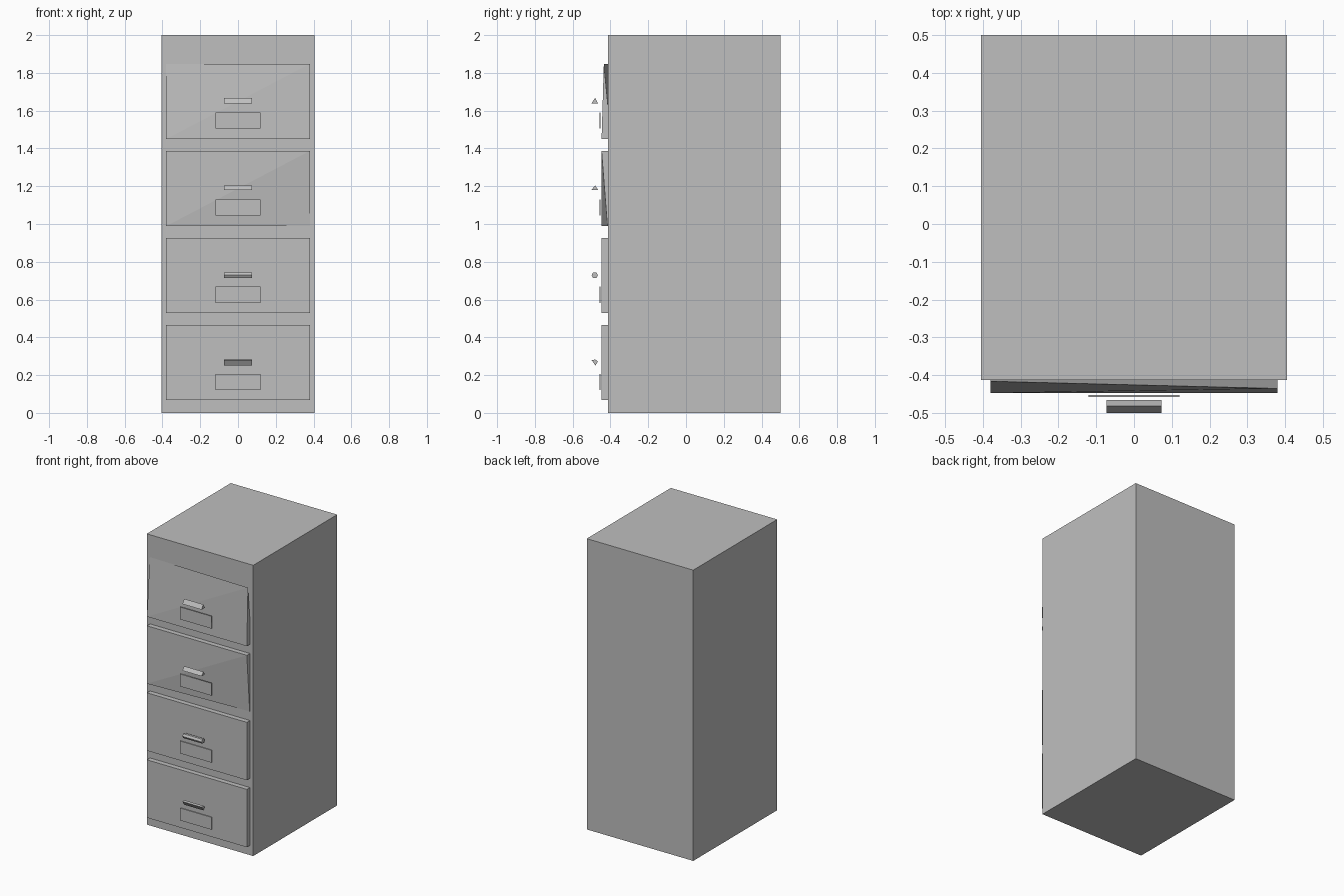
import bpy
import bmesh
import math

if "Cube" in bpy.data.objects:
    bpy.data.objects.remove(bpy.data.objects["Cube"], do_unlink=True)

GREY = (0.52, 0.52, 0.52, 1)
metal = bpy.data.materials.new("grey metal")
metal.use_nodes = True
metal.diffuse_color = GREY
metal.node_tree.nodes["Principled BSDF"].inputs["Base Color"].default_value = GREY


def finish(name, bm):
    bmesh.ops.recalc_face_normals(bm, faces=bm.faces)
    mesh = bpy.data.meshes.new(name)
    bm.to_mesh(mesh)
    bm.free()
    mesh.materials.append(metal)
    obj = bpy.data.objects.new(name, mesh)
    bpy.context.collection.objects.link(obj)
    return obj


def panel(name, half_width, back, front, bottom, top, dents=None):
    """Box whose named corners (side, depth, height) may be pushed to a new (y, z)."""
    bm = bmesh.new()
    bmesh.ops.create_cube(bm, size=2)
    for v in bm.verts:
        key = ("R" if v.co.x > 0 else "L",
               "front" if v.co.y < 0 else "back",
               "top" if v.co.z > 0 else "bottom")
        y = front if v.co.y < 0 else back
        z = top if v.co.z > 0 else bottom
        if dents and key in dents:
            y, z = dents[key]
        v.co = (v.co.x * half_width, y, z)
    # Split the front along the rising diagonal so dented panels fold cleanly
    if dents:
        for face in list(bm.faces):
            if len(face.verts) == 4 and all(v.co.y < (back + front) / 2 or
                                            abs(v.co.y - back) < 0.006 for v in face.verts):
                low = min(face.verts, key=lambda v: v.co.x + v.co.z)
                high = max(face.verts, key=lambda v: v.co.x + v.co.z)
                if low.co.y <= high.co.y + 0.001 and low.co.x < high.co.x and low.co.z < high.co.z:
                    bmesh.ops.connect_vert_pair(bm, verts=[low, high])
    return finish(name, bm)


def bar(name, z, profile, half_width=0.073):
    """Horizontal pull bar swept from a (y, z) profile."""
    bm = bmesh.new()
    ends = [[bm.verts.new((x, -0.483 + py, z + pz)) for py, pz in profile]
            for x in (-half_width, half_width)]
    count = len(profile)
    for i in range(count):
        j = (i + 1) % count
        bm.faces.new((ends[0][i], ends[0][j], ends[1][j], ends[1][i]))
    bm.faces.new(ends[0])
    bm.faces.new(ends[1])
    return finish(name, bm)


# Cabinet body
FACE = -0.413
panel("cabinet_body", 0.405, 0.5, FACE, 0, 2)

# Pull bar profiles, from the bottom drawer upwards
hexagon = [(0.017 * math.cos(math.tau * i / 6), 0.017 * math.sin(math.tau * i / 6))
           for i in range(6)]
wedge_down = [(-0.017, 0.012), (0.004, 0.014), (0.017, 0.004), (0.003, -0.017)]
wedge_up = [(-0.017, -0.012), (0.017, -0.012), (0.002, 0.017)]
flat_wedge = [(-0.017, -0.009), (0.017, -0.009), (0.002, 0.015)]
profiles = [wedge_down, hexagon, flat_wedge, wedge_up]

# Bent corners of the two upper drawers
bends = [None, None,
         {("R", "front", "bottom"): (-0.416, 0.99)},
         {("L", "front", "top"): (-0.416, 1.848),
          ("R", "front", "top"): (-0.435, 1.848),
          ("R", "back", "top"): (FACE, 1.62)}]

# Drawers, each with a label plate and a pull bar
for i in range(4):
    base = 0.067 + 0.461 * i
    panel(f"drawer_{i + 1}", 0.38, FACE, -0.447, base, base + 0.398, bends[i])
    panel(f"label_plate_{i + 1}", 0.12, -0.452, -0.458, base + 0.055, base + 0.14)
    bar(f"pull_bar_{i + 1}", 0.268 + 0.461 * i, profiles[i])
